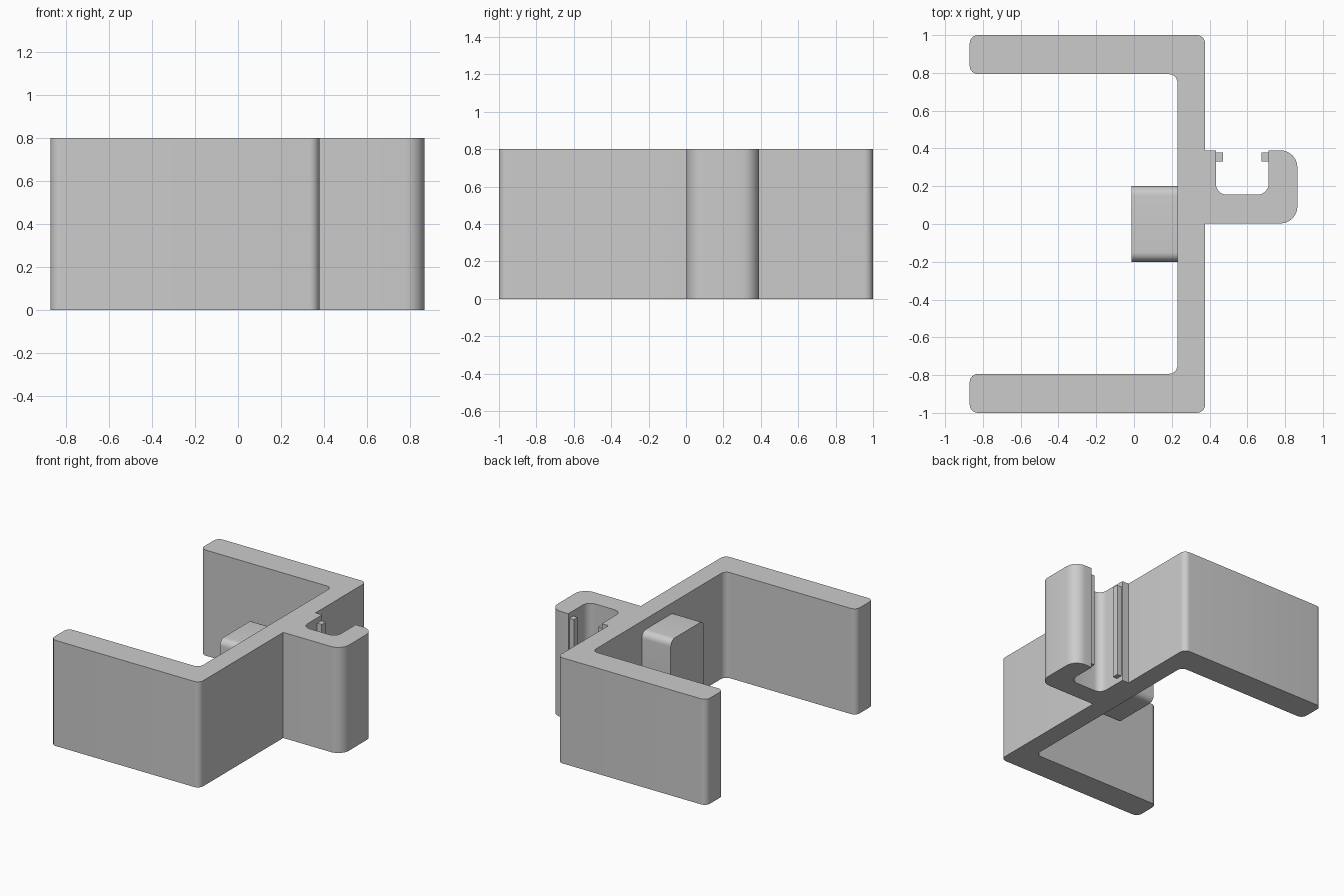
import bpy, bmesh
from math import radians
from mathutils import Vector, Matrix

if "Cube" in bpy.data.objects:
    bpy.data.objects.remove(bpy.data.objects["Cube"])


def fillet(points, steps=8):
    """Turn (x, y, radius) corners into an outline with round arcs."""
    out = []
    n = len(points)
    for i, (x, y, r) in enumerate(points):
        p = Vector((x, y))
        if r == 0:
            out.append(p)
            continue
        a = (Vector(points[i - 1][:2]) - p).normalized()
        b = (Vector(points[(i + 1) % n][:2]) - p).normalized()
        # all filleted corners are right angles
        centre = p + (a + b) * r
        for k in range(steps + 1):
            t = radians(90) * k / steps
            d = Matrix.Rotation(t, 2) @ Vector((1, 0))
            out.append(centre - b * r * d.x - a * r * d.y)
    return out


def prism(name, points, place, depth):
    """Extrude a filleted outline; place maps (u, v) to a 3D point."""
    bm = bmesh.new()
    face = bm.faces.new([bm.verts.new(place(p)) for p in fillet(points)])
    res = bmesh.ops.extrude_face_region(bm, geom=[face])
    verts = [g for g in res["geom"] if isinstance(g, bmesh.types.BMVert)]
    bmesh.ops.translate(bm, verts=verts, vec=Vector(depth))
    bmesh.ops.recalc_face_normals(bm, faces=bm.faces)
    mesh = bpy.data.meshes.new(name)
    bm.to_mesh(mesh)
    bm.free()
    obj = bpy.data.objects.new(name, mesh)
    bpy.context.collection.objects.link(obj)
    bpy.ops.object.select_all(action='DESELECT')
    obj.select_set(True)
    bpy.context.view_layer.objects.active = obj
    bpy.ops.object.shade_smooth_by_angle(angle=radians(30))
    return obj


# C-shaped clamp with the cable hook on its back wall
R = 0.045
clamp = [
    (-0.87, 1, R), (-0.87, 0.793, R), (0.23, 0.793, R), (0.23, -0.793, R),
    (-0.87, -0.793, R), (-0.87, -1, R), (0.377, -1, R),
    (0.377, 0.003, 0), (0.865, 0.003, 0.09), (0.865, 0.39, 0.09),
    (0.713, 0.39, 0), (0.713, 0.155, 0.06), (0.433, 0.155, 0.06),
    (0.433, 0.39, 0), (0.377, 0.39, 0), (0.377, 1, R),
]
prism("clamp_body", clamp, lambda p: (p.x, p.y, 0), (0, 0, 0.8))

# Rounded pad on the inside of the back wall
pad = [(-0.2, 0.08, 0.05), (0.2, 0.08, 0.05), (0.2, 0.72, 0.05), (-0.2, 0.72, 0.05)]
prism("inner_pad", pad, lambda p: (-0.012, p.x, p.y), (0.242, 0, 0))

# Retaining ribs facing each other at the mouth of the hook
for name, x0, x1 in (("left_rib", 0.433, 0.47), ("right_rib", 0.676, 0.713)):
    rib = [(x0, 0.33, 0), (x1, 0.33, 0), (x1, 0.378, 0), (x0, 0.378, 0)]
    prism(name, rib, lambda p: (p.x, p.y, 0.04), (0, 0, 0.72))
